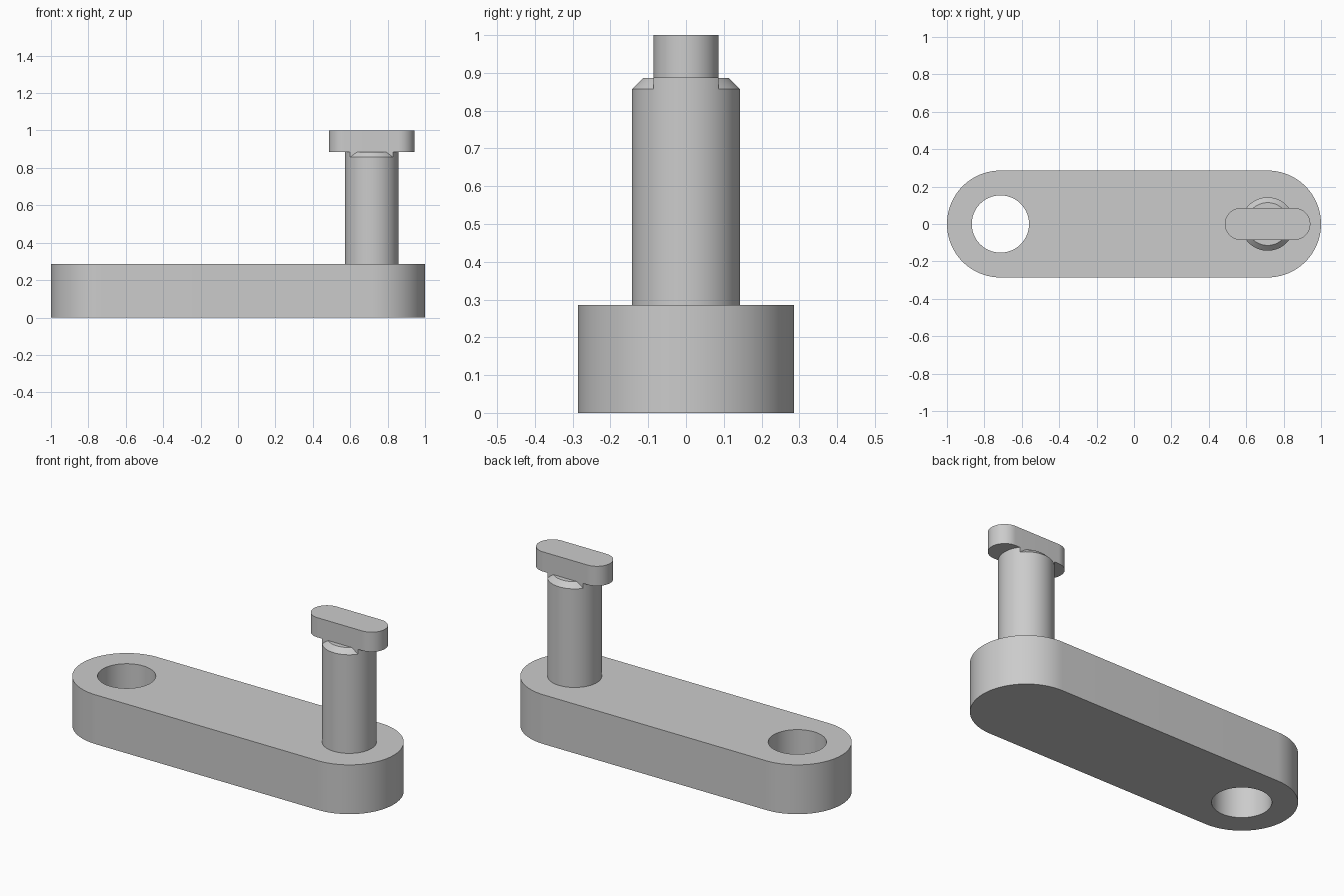
import bpy
import bmesh
from math import sin, cos, pi, asin, radians

cube = bpy.data.objects.get("Cube")
if cube:
    bpy.data.objects.remove(cube, do_unlink=True)

grey = bpy.data.materials.new("plain_grey")
grey.use_nodes = True
colour = (0.6, 0.6, 0.6, 1)
grey.diffuse_color = colour
grey.node_tree.nodes["Principled BSDF"].inputs["Base Color"].default_value = colour

BAR_R = BAR_H = 2 / 7
REACH = 1 - BAR_R          # distance of both bar centres from the middle
HOLE_R = 0.153
PEG_R = BAR_R / 2
CHAMFER = 0.0286
PEG_TOP = 1 - 0.114
KEY_R = 0.0857
STEPS = 48


def arc(cx, radius, start, end, steps=STEPS):
    return [(cx + radius * cos(start + (end - start) * i / steps),
             radius * sin(start + (end - start) * i / steps))
            for i in range(steps + 1)]


def circle(cx, radius):
    return arc(cx, radius, 0, 2 * pi, 2 * STEPS)[:-1]


def slot(cx, half, radius):
    """Outline with straight sides and round ends."""
    return (arc(cx + half, radius, -pi / 2, pi / 2)
            + arc(cx - half, radius, pi / 2, 3 * pi / 2))


def solid(name, *loops):
    """Each loop is a stack of (outline, z) levels; caps close the ends."""
    bm = bmesh.new()
    ends = ([], [])
    for levels in loops:
        rings = [[bm.verts.new((x, y, z)) for x, y in outline]
                 for outline, z in levels]
        n = len(rings[0])
        for low, high in zip(rings, rings[1:]):
            for i in range(n):
                j = (i + 1) % n
                bm.faces.new((low[i], low[j], high[j], high[i]))
        for cap, ring in zip(ends, (rings[0], rings[-1])):
            cap += [bm.edges.get((ring[i], ring[(i + 1) % n])) for i in range(n)]
    for cap in ends:
        bmesh.ops.triangle_fill(bm, edges=cap, use_beauty=True)
    bmesh.ops.recalc_face_normals(bm, faces=bm.faces)
    mesh = bpy.data.meshes.new(name)
    bm.to_mesh(mesh)
    bm.free()
    mesh.materials.append(grey)
    obj = bpy.data.objects.new(name, mesh)
    bpy.context.collection.objects.link(obj)
    bpy.ops.object.select_all(action='DESELECT')
    obj.select_set(True)
    bpy.context.view_layer.objects.active = obj
    bpy.ops.object.shade_smooth_by_angle(angle=radians(30))
    return obj


# Link bar with a through hole at one end
bar = slot(0, REACH, BAR_R)
hole = circle(-REACH, HOLE_R)
solid("link_bar", [(bar, 0), (bar, BAR_H)], [(hole, 0), (hole, BAR_H)])

# Upright peg with a chamfered shoulder
shaft = circle(REACH, PEG_R)
tip = circle(REACH, PEG_R - CHAMFER)
solid("peg", [(shaft, BAR_H), (shaft, PEG_TOP - CHAMFER), (tip, PEG_TOP)])

# Unchamfered web under the crosspiece, flush with the shaft
a = asin(KEY_R / PEG_R)
web = arc(REACH, PEG_R, -a, a) + arc(REACH, PEG_R, pi - a, pi + a)
solid("peg_web", [(web, PEG_TOP - CHAMFER), (web, PEG_TOP)])

# Rounded crosspiece on top
key = slot(REACH, PEG_R, KEY_R)
solid("crosspiece", [(key, PEG_TOP), (key, 1)])
